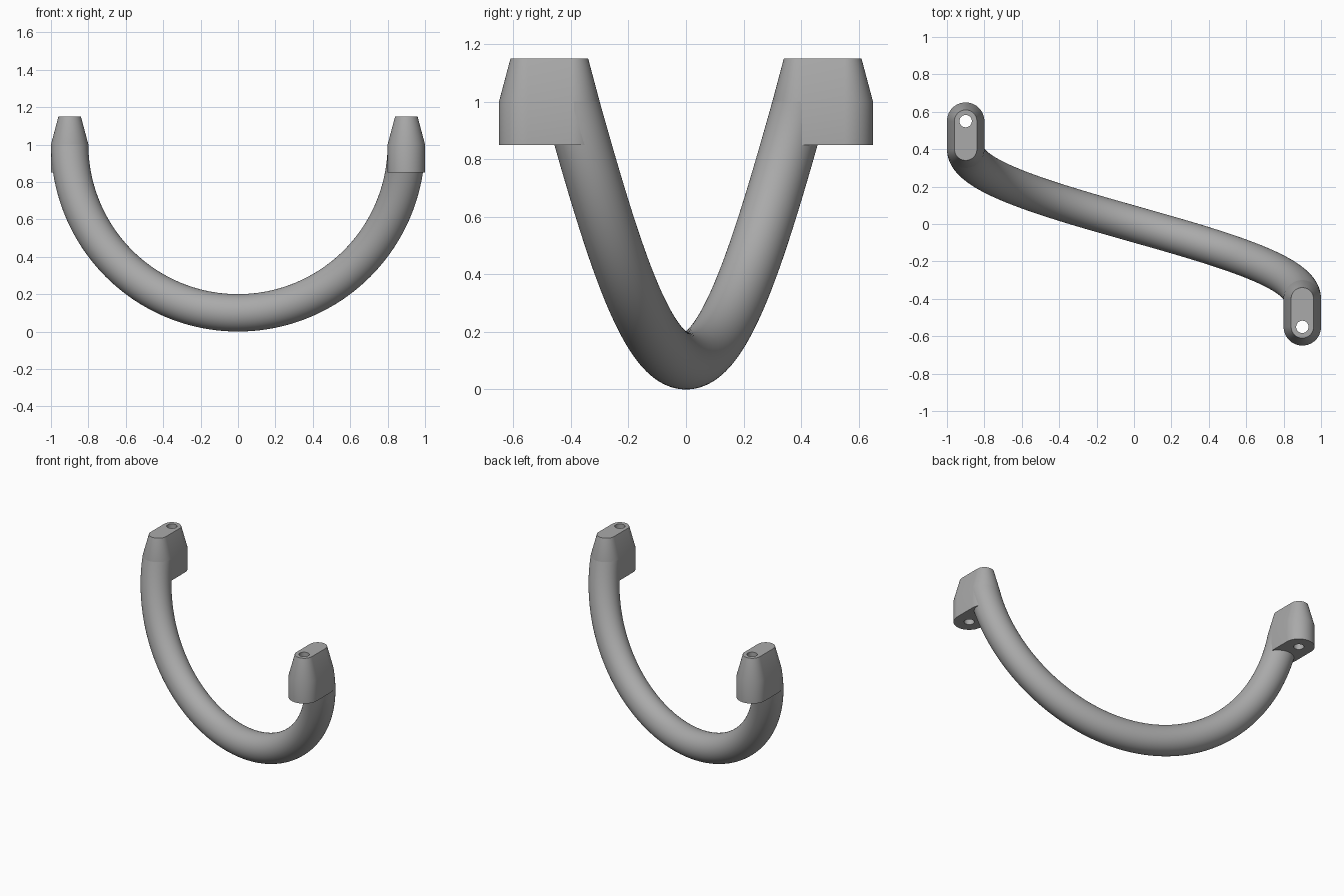
import bpy, bmesh
from math import pi, sin, cos
from mathutils import Vector, Matrix

default = bpy.data.objects.get("Cube")
if default:
    bpy.data.objects.remove(default)

GREY = (0.4, 0.4, 0.4, 1)
R_ARC, R_TUBE, Z_ARC = 0.9, 0.1, 1.0
Y_IN, Y_OUT = 0.4, 0.55
HALF = 32   # segments per semicircle

grey = bpy.data.materials.new("grey plastic")
grey.diffuse_color = GREY
grey.use_nodes = True
grey.node_tree.nodes["Principled BSDF"].inputs["Base Color"].default_value = GREY


def finish(bm, name):
    """Turn a bmesh into a smooth shaded object with sharp edges kept."""
    bmesh.ops.recalc_face_normals(bm, faces=bm.faces)
    mesh = bpy.data.meshes.new(name)
    bm.to_mesh(mesh)
    bm.free()
    mesh.materials.append(grey)
    obj = bpy.data.objects.new(name, mesh)
    bpy.context.collection.objects.link(obj)
    bpy.ops.object.select_all(action='DESELECT')
    obj.select_set(True)
    bpy.context.view_layer.objects.active = obj
    bpy.ops.object.shade_smooth_by_angle(angle=pi / 6)


# Curved grip: a circle spun through half a turn while sliding along y
STEPS = 96
bm = bmesh.new()
start = Matrix.Translation((-R_ARC, Y_IN, Z_ARC))
bmesh.ops.create_circle(bm, segments=2 * HALF, radius=R_TUBE, matrix=start)
bmesh.ops.spin(bm, geom=bm.verts[:] + bm.edges[:], cent=(0, 0, Z_ARC),
               axis=(0, -1, 0), angle=pi, steps=STEPS,
               dvec=(0, -2 * Y_IN / STEPS, 0))
bmesh.ops.holes_fill(bm, edges=[e for e in bm.edges if e.is_boundary])
finish(bm, "curved_grip")


def slot_ring(radius, z):
    """Slot outline: outer semicircle, then inner semicircle."""
    pts = []
    for centre, turn in ((Y_OUT, 0), (Y_IN, pi)):
        for i in range(HALF + 1):
            a = turn + pi * i / HALF
            pts.append(Vector((radius * cos(a), centre + radius * sin(a), z)))
    return pts


def hole_ring(radius, z):
    n = 2 * HALF + 2
    return [Vector((radius * cos(2 * pi * i / n),
                    Y_OUT + radius * sin(2 * pi * i / n), z)) for i in range(n)]


# Mounting ends: tapered slot blocks with a screw hole right through
def mounting_end(name, side):
    z0, z1 = 0.85, 1.15
    profile = [slot_ring(R_TUBE, z0), slot_ring(R_TUBE, Z_ARC), slot_ring(0.06, z1),
               hole_ring(0.033, z1), hole_ring(0.033, z0)]
    bm = bmesh.new()
    rings = [[bm.verts.new((side * (R_ARC + p.x), -side * p.y, p.z)) for p in ring]
             for ring in profile]
    for k, low in enumerate(rings):
        high = rings[(k + 1) % len(rings)]
        for i in range(len(low)):
            j = (i + 1) % len(low)
            bm.faces.new((low[i], low[j], high[j], high[i]))
    finish(bm, name)


mounting_end("left_mounting_end", 1)
mounting_end("right_mounting_end", -1)
